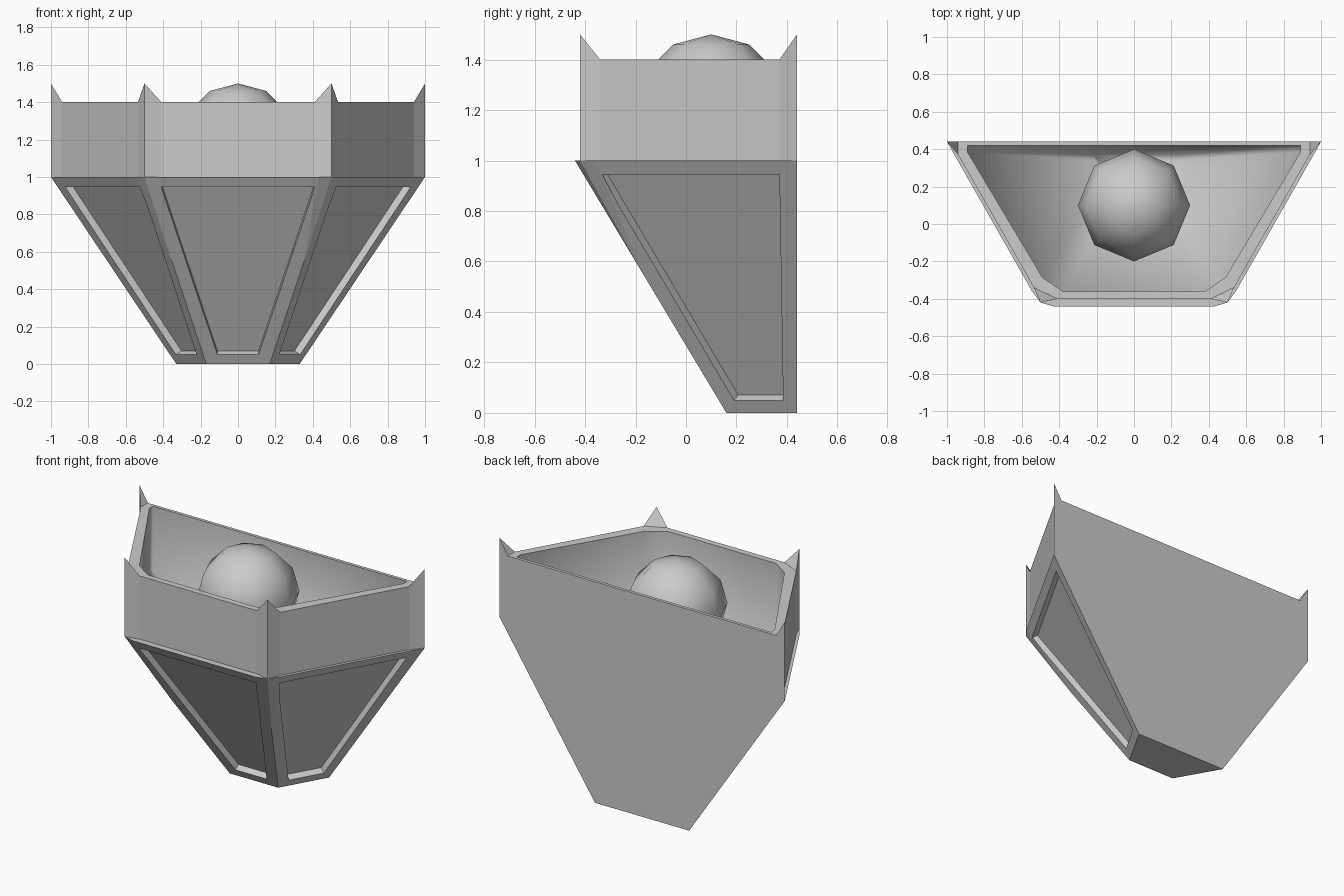
import bpy, bmesh

cube = bpy.data.objects.get("Cube")
if cube:
    bpy.data.objects.remove(cube)

grey = bpy.data.materials.new("plain_grey")
grey.use_nodes = True
colour = (0.6, 0.6, 0.6, 1)
grey.diffuse_color = colour
grey.node_tree.nodes["Principled BSDF"].inputs["Base Color"].default_value = colour


def mirrored(points):
    return [(-x, y, z) for x, y, z in reversed(points)]


def at(z, outline):
    return [(x, y, z) for x, y in outline]


def face(bm, points):
    return bm.faces.new([bm.verts.new(p) for p in points])


def pair(bm, points):
    """The same face on the left and on the right."""
    return [face(bm, points), face(bm, mirrored(points))]


def across(bm, points):
    """One face spanning the middle, from its left half."""
    return face(bm, points + mirrored(points))


def finish(bm, name, smooth=False):
    for f in bm.faces:
        f.smooth = smooth
    mesh = bpy.data.meshes.new(name)
    bm.to_mesh(mesh)
    bm.free()
    mesh.materials.append(grey)
    obj = bpy.data.objects.new(name, mesh)
    bpy.context.collection.objects.link(obj)
    return obj


def side(y, z):
    """Point on the sloping left side."""
    return (0.33 + 0.67 * z - (0.44 - y) * 0.57, y, z)


def front(x, z):
    """Point on the sloping front."""
    return (x, 0.16 - 0.6 * z, z)


shell = bmesh.new()

# Tapered lower body, corners clipped near the top
back_foot, back_top = (0.33, 0.44, 0), (1, 0.44, 1)
foot, notch, corner = (0.17, 0.16, 0), (0.35, -0.164, 0.54), (0.5, -0.42, 1)
side_top, front_top = (0.545, -0.36, 1), (0.43, -0.44, 1)
pair(shell, [front_top, notch, corner])
pair(shell, [corner, notch, side_top])
across(shell, [foot, back_foot])

# Front frame and recessed panel
f_top, f_low = front(0.41, 0.945), front(0.11, 0.05)
across(shell, [front_top, f_top])
across(shell, [f_low, foot])
pair(shell, [front_top, notch, foot, f_low, f_top])
panels = [across(shell, [f_top, f_low])]

# Side frames and recessed panels
s_top, s_low = side(-0.34, 0.945), side(0.19, 0.05)
b_top, b_low = side(0.37, 0.945), side(0.385, 0.05)
pair(shell, [side_top, notch, foot, s_low, s_top])
pair(shell, [foot, back_foot, b_low, s_low])
pair(shell, [back_foot, back_top, b_top, b_low])
pair(shell, [back_top, side_top, s_top, b_top])
panels += pair(shell, [s_top, s_low, b_low, b_top])

# Upright band with a pointed tip at each corner
tip_back, tip_front = (1, 0.44, 1.5), (0.5, -0.42, 1.5)
rim = [(0.94, 0.44), (0.94, 0.37), (0.535, -0.34), (0.41, -0.40)]
inner = [(0.89, 0.42), (0.89, 0.385), (0.49, -0.285), (0.38, -0.36)]
low, high, lip = at(1, rim), at(1.4, rim), at(1.4, inner)
pair(shell, [back_top, low[1], high[1], tip_back])
pair(shell, [low[1], low[2], high[2], high[1]])
pair(shell, [low[2], corner, tip_front, high[2]])
pair(shell, [corner, low[3], high[3], tip_front])
across(shell, [low[3], high[3]])
pair(shell, [tip_back, high[1], high[0]])
pair(shell, [tip_front, high[3], high[2]])

# Ledge below the band, and the rim on top
pair(shell, [back_top, side_top, corner, low[2], low[1]])
across(shell, [low[3], corner, front_top])
for i in range(3):
    pair(shell, [high[i], high[i + 1], lip[i + 1], lip[i]])
for i in (0, 3):
    across(shell, [high[i], lip[i]])

# Flat back plate
across(shell, [back_foot, back_top, tip_back, high[0]])

# Hollow bowl, upright at the band and tapering to a small floor
bowl = bmesh.new()
floor = [(0.22, 0.37), (0.21, 0.34), (0.12, 0.24), (0.09, 0.22)]
rings = [at(1.4, inner), at(1, inner), at(0.1, floor)]
for upper, lower in zip(rings, rings[1:]):
    for i in range(3):
        pair(bowl, [upper[i], upper[i + 1], lower[i + 1], lower[i]])
    for i in (0, 3):
        across(bowl, [upper[i], lower[i]])
across(bowl, rings[-1])

for bm in (shell, bowl):
    bmesh.ops.remove_doubles(bm, verts=bm.verts, dist=0.0005)
    bmesh.ops.recalc_face_normals(bm, faces=bm.faces)
bowl_floor = min(bowl.faces, key=lambda f: f.calc_center_median().z)
if bowl_floor.normal.z < 0:
    bmesh.ops.reverse_faces(bowl, faces=bowl.faces)

# Sink the panels into their frames
for panel in panels:
    inward = panel.normal.copy()
    centre = panel.calc_center_median()
    if inward.z > 0:
        inward.negate()
    inward *= -0.04
    sunk = bmesh.ops.extrude_discrete_faces(shell, faces=[panel])["faces"][0]
    bmesh.ops.translate(shell, verts=sunk.verts, vec=inward)
bmesh.ops.recalc_face_normals(shell, faces=shell.faces)

finish(shell, "lamp_shell")
finish(bowl, "inner_bowl", smooth=True)

# Faceted round bulb
bulb = bmesh.new()
bmesh.ops.create_uvsphere(bulb, u_segments=8, v_segments=6, radius=0.3)
bulb_obj = finish(bulb, "bulb", smooth=True)
bulb_obj.location = (0, 0.1, 1.2)
